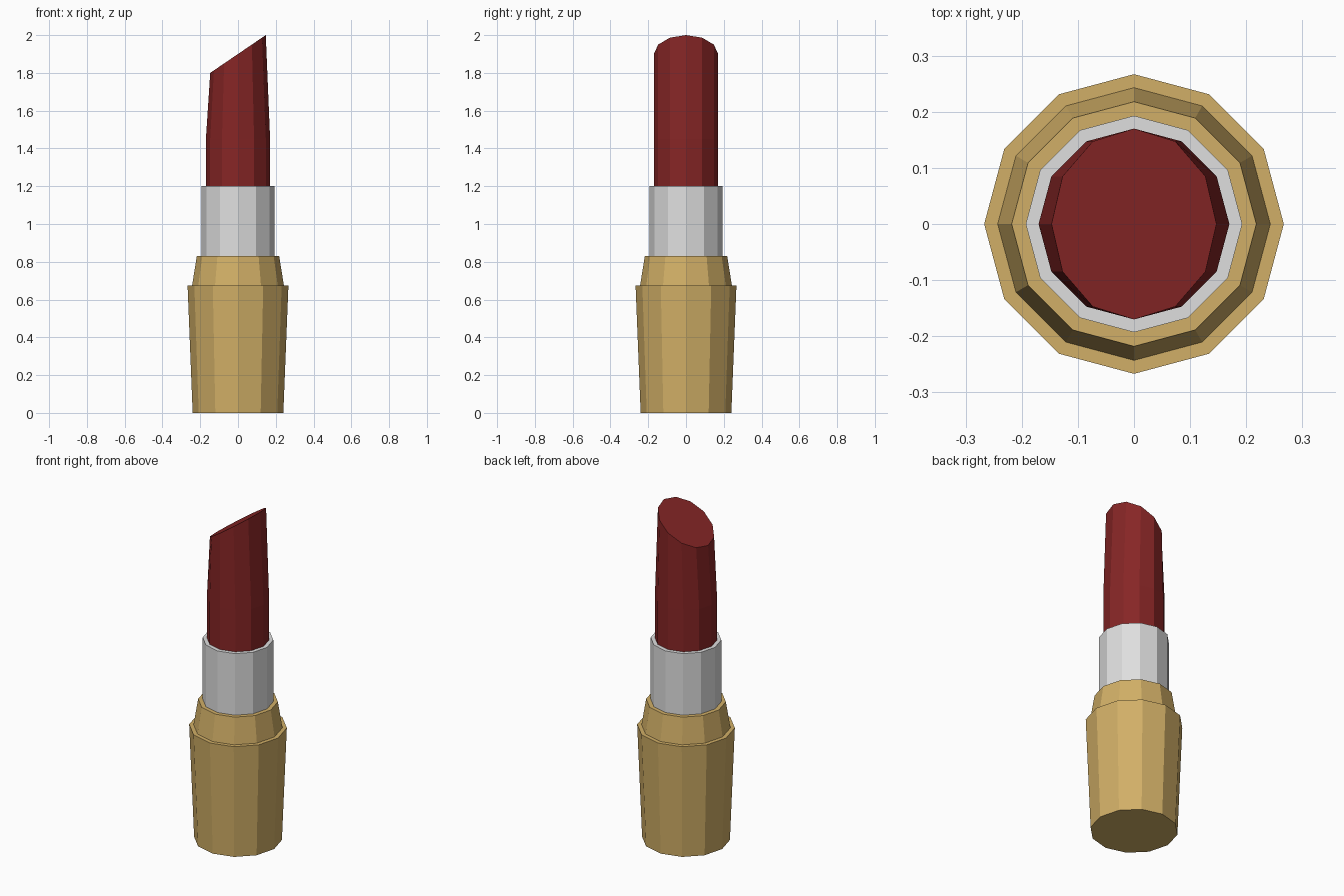
import bpy, bmesh, math

if "Cube" in bpy.data.objects:
    bpy.data.objects.remove(bpy.data.objects["Cube"])

SIDES = 12


def material(name, rgb):
    m = bpy.data.materials.new(name)
    m.diffuse_color = (*rgb, 1)
    m.use_nodes = True
    m.node_tree.nodes["Principled BSDF"].inputs["Base Color"].default_value = m.diffuse_color
    return m


gold = material("gold", (0.64, 0.43, 0.135))
silver = material("silver", (0.74, 0.74, 0.74))
red = material("deep_red", (0.24, 0.019, 0.019))


def ring(bm, rx, ry, height):
    """One ring of vertices; height is a function of x."""
    verts = []
    for i in range(SIDES):
        a = 2 * math.pi * i / SIDES
        x, y = rx * math.cos(a), ry * math.sin(a)
        verts.append(bm.verts.new((x, y, height(x))))
    return verts


def loft(name, rings, mat):
    """Closed solid through (rx, ry, height function) rings."""
    bm = bmesh.new()
    loops = [ring(bm, *r) for r in rings]
    for lo, hi in zip(loops, loops[1:]):
        for i in range(SIDES):
            j = (i + 1) % SIDES
            bm.faces.new((lo[i], lo[j], hi[j], hi[i]))
    bm.faces.new(loops[0][::-1])
    bm.faces.new(loops[-1])
    me = bpy.data.meshes.new(name)
    bm.to_mesh(me)
    bm.free()
    me.materials.append(mat)
    ob = bpy.data.objects.new(name, me)
    bpy.context.collection.objects.link(ob)
    return ob


def level(r, z):
    return (r, r, lambda x: z)


# Flared gold case with a stepped, tapering collar
loft("case", [level(0.24, 0), level(0.267, 0.675), level(0.243, 0.675),
              level(0.218, 0.83)], gold)

# Silver inner tube
loft("inner_tube", [level(0.193, 0.82), level(0.193, 1.2)], silver)

# Red stick, narrowing in x towards a slanted cut
loft("lipstick_bullet", [level(0.17, 1.19), level(0.17, 1.45),
                         (0.147, 0.17, lambda x: 1.9 + 0.68 * x)], red)
